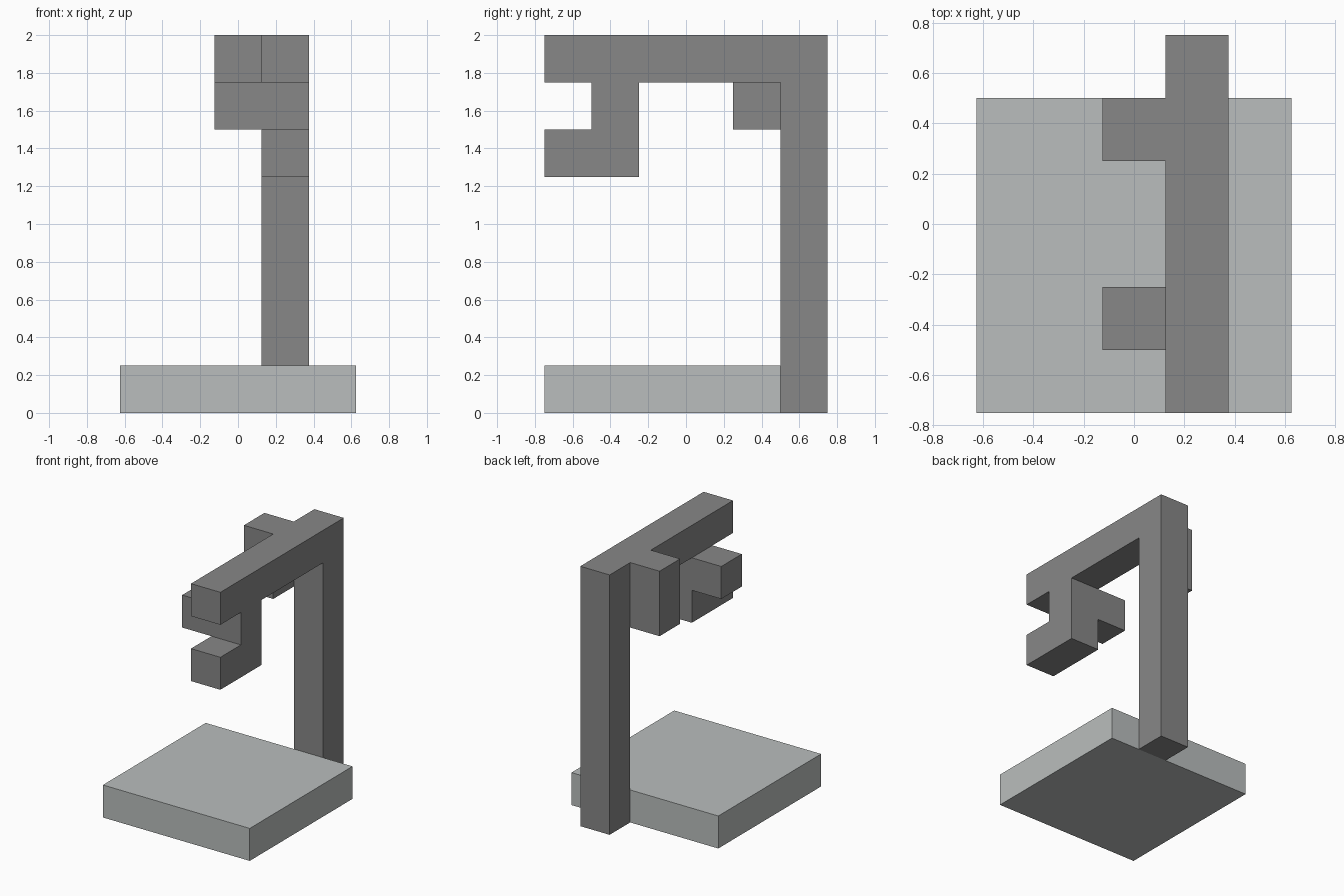
import bpy
import bmesh

U = 0.25  # width of one square beam

cube = bpy.data.objects.get("Cube")
if cube:
    bpy.data.objects.remove(cube, do_unlink=True)


def make_material(name, colour):
    mat = bpy.data.materials.new(name)
    mat.use_nodes = True
    mat.diffuse_color = colour
    bsdf = next(n for n in mat.node_tree.nodes if n.type == 'BSDF_PRINCIPLED')
    bsdf.inputs["Base Color"].default_value = colour
    return mat


def extrude_profile(name, profile, x0, x1, mat):
    """Extrude a (y, z) outline along x, from x0 to x1."""
    bm = bmesh.new()
    face = bm.faces.new([bm.verts.new((x0, y, z)) for y, z in profile])
    new = bmesh.ops.extrude_face_region(bm, geom=[face])["geom"]
    verts = [g for g in new if isinstance(g, bmesh.types.BMVert)]
    bmesh.ops.translate(bm, verts=verts, vec=(x1 - x0, 0, 0))
    bmesh.ops.recalc_face_normals(bm, faces=bm.faces)
    mesh = bpy.data.meshes.new(name)
    bm.to_mesh(mesh)
    bm.free()
    mesh.materials.append(mat)
    obj = bpy.data.objects.new(name, mesh)
    bpy.context.collection.objects.link(obj)
    return obj


def box(name, x, y, z, mat):
    """Box from (low, high) ranges."""
    outline = [(y[0], z[0]), (y[1], z[0]), (y[1], z[1]), (y[0], z[1])]
    return extrude_profile(name, outline, x[0], x[1], mat)


light_grey = make_material("light grey", (0.49, 0.515, 0.51, 1))
dark_grey = make_material("dark grey", (0.245, 0.245, 0.245, 1))

# Base slab
box("base_slab", (-0.625, 0.625), (-0.75, 0.5), (0, U), light_grey)

# Post, overhead beam and hooked hanger share one side outline
frame_outline = [
    (0.75, 0), (0.75, 2), (-0.75, 2), (-0.75, 1.75),
    (-0.5, 1.75), (-0.5, 1.5), (-0.75, 1.5), (-0.75, 1.25),
    (-0.25, 1.25), (-0.25, 1.75), (0.5, 1.75), (0.5, 0),
]
extrude_profile("post_beam_and_hanger", frame_outline, 0.125, 0.375, dark_grey)

# Stubs on the right side of the frame
box("hanger_stub", (-0.125, 0.125), (-0.5, -0.25), (1.5, 1.75), dark_grey)
box("beam_brace", (-0.125, 0.125), (0.25, 0.5), (1.5, 2), dark_grey)
